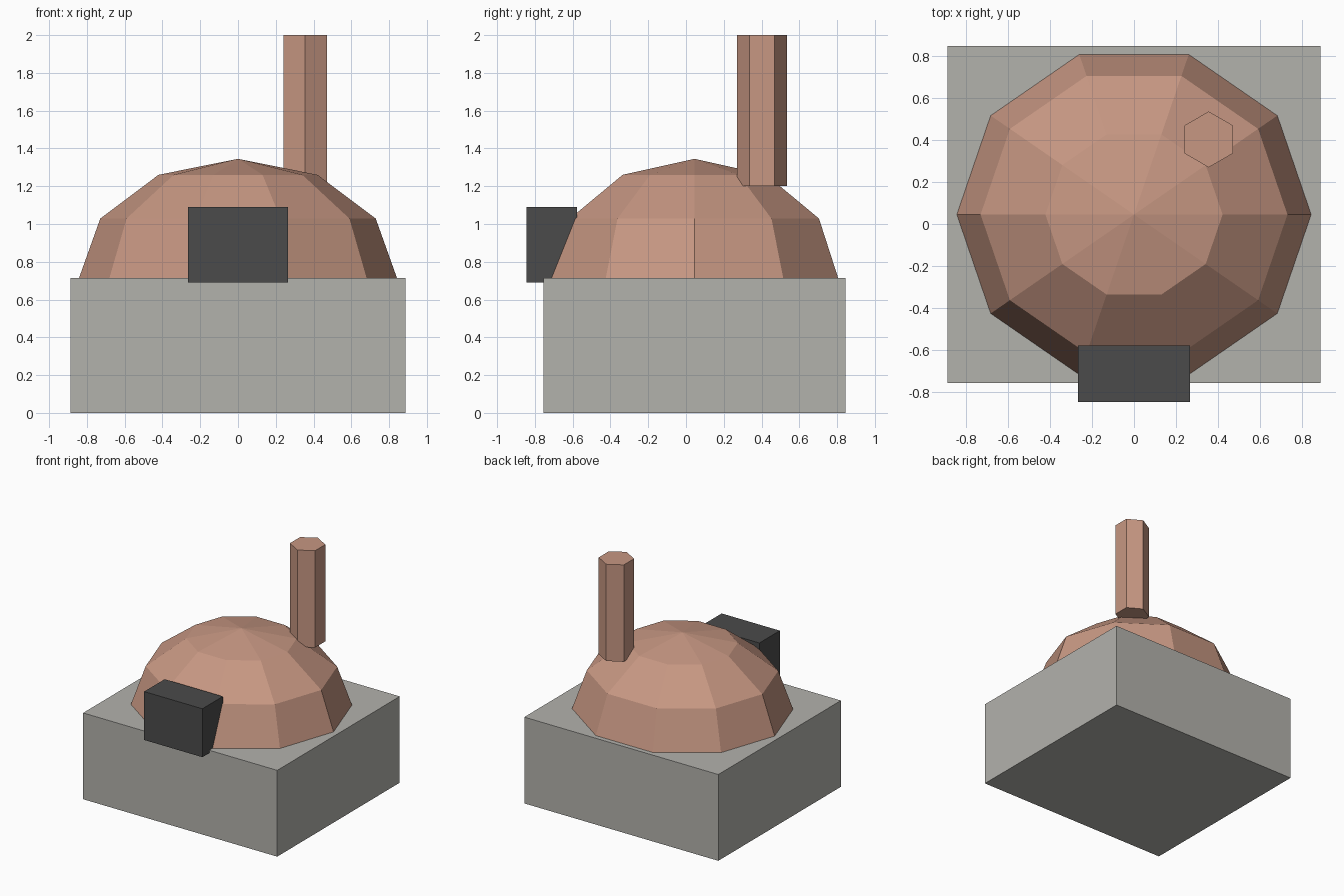
import bpy
import bmesh
from math import radians
from mathutils import Matrix, Vector

cube = bpy.data.objects.get("Cube")
if cube:
    bpy.data.objects.remove(cube, do_unlink=True)


def material(name, rgb):
    mat = bpy.data.materials.new(name)
    mat.use_nodes = True
    color = (*rgb, 1)
    mat.diffuse_color = color
    mat.node_tree.nodes["Principled BSDF"].inputs["Base Color"].default_value = color
    return mat


def add_object(name, bm, mat):
    bmesh.ops.recalc_face_normals(bm, faces=bm.faces)
    mesh = bpy.data.meshes.new(name)
    bm.to_mesh(mesh)
    bm.free()
    mesh.materials.append(mat)
    obj = bpy.data.objects.new(name, mesh)
    bpy.context.collection.objects.link(obj)
    return obj


def box(name, low, high, mat):
    low, high = Vector(low), Vector(high)
    bm = bmesh.new()
    bmesh.ops.create_cube(bm, size=1)
    bmesh.ops.scale(bm, vec=high - low, verts=bm.verts)
    bmesh.ops.translate(bm, vec=(low + high) / 2, verts=bm.verts)
    return add_object(name, bm, mat)


stone = material("grey stone", (0.45, 0.445, 0.415))
clay = material("terracotta clay", (0.57, 0.31, 0.225))
iron = material("dark iron", (0.07, 0.07, 0.07))

# Square plinth and the oven mouth block
box("base", (-0.887, -0.755, 0), (0.887, 0.845, 0.713), stone)
box("oven_mouth", (-0.266, -0.845, 0.69), (0.266, -0.578, 1.09), iron)

# Ten-sided faceted dome: upper half of a stretched sphere
bm = bmesh.new()
bmesh.ops.create_uvsphere(bm, u_segments=10, v_segments=6, radius=1)
bmesh.ops.bisect_plane(bm, geom=bm.verts[:] + bm.edges[:] + bm.faces[:],
                       plane_co=(0, 0, -0.01), plane_no=(0, 0, -1), clear_outer=True)
bmesh.ops.rotate(bm, matrix=Matrix.Rotation(radians(90), 3, "Z"), verts=bm.verts)
bmesh.ops.scale(bm, vec=(0.842, 0.8, 0.632), verts=bm.verts)
bmesh.ops.translate(bm, vec=(0, 0.045, 0.713), verts=bm.verts)
add_object("dome", bm, clay)

# Hexagonal chimney with its corners along y
bm = bmesh.new()
bmesh.ops.create_cone(bm, cap_ends=True, segments=6, radius1=0.133, radius2=0.133, depth=0.8)
corner = max(bm.verts, key=lambda v: v.co.y).co
if corner.y < 0.13:
    bmesh.ops.rotate(bm, matrix=Matrix.Rotation(radians(30), 3, "Z"), verts=bm.verts)
bmesh.ops.translate(bm, vec=(0.355, 0.402, 1.6), verts=bm.verts)
add_object("chimney", bm, clay)
